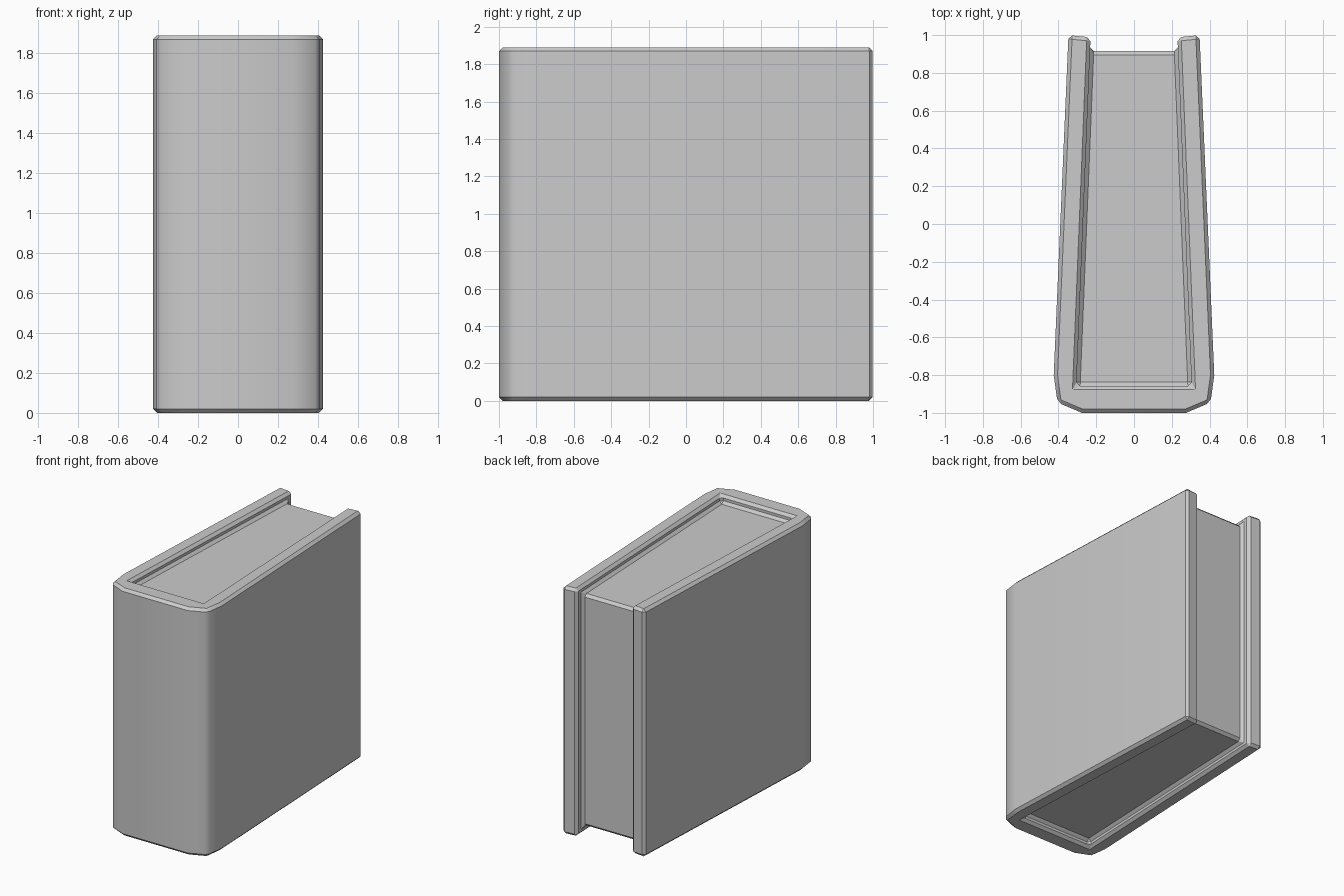
import bpy, bmesh

if "Cube" in bpy.data.objects:
    bpy.data.objects.remove(bpy.data.objects["Cube"])

HEIGHT, PAGE_INSET = 1.89, 0.06

# Right half of the plan: outer cover (spine to fore-edge), then inner wall
OUTER = [(0.275, -1.0), (0.405, -0.945), (0.425, -0.80), (0.347, 1.0)]
TIP, SPINE = (0.230, 0.988), (0.305, -0.857)
t = (0.915 - SPINE[1]) / (TIP[1] - SPINE[1])
PAGE = (SPINE[0] + t * (TIP[0] - SPINE[0]), 0.915)   # page edge lies on the inner wall

bm = bmesh.new()
cache = {}


def vert(p, z, side=1):
    key = (round(p[0] * side, 5), round(p[1], 5), round(z, 5))
    if key not in cache:
        cache[key] = bm.verts.new(key)
    return cache[key]


def ring(z, pts):
    """Closed loop of a half profile mirrored across x = 0."""
    return [vert(p, z) for p in pts] + [vert(p, z, -1) for p in reversed(pts)]


lo, hi = PAGE_INSET, HEIGHT - PAGE_INSET
# Cover and page ends, top and bottom
for z, zp in ((0, lo), (HEIGHT, hi)):
    bm.faces.new(ring(z, OUTER + [TIP, SPINE]))
    bm.faces.new(ring(zp, [SPINE, PAGE]))
    bm.faces.new([vert(SPINE, z), vert(SPINE, z, -1), vert(SPINE, zp, -1), vert(SPINE, zp)])

# Outer boards, fore-edge tips and inner walls on both sides
for s in (1, -1):
    path = OUTER + [TIP]
    for a, b in zip(path, path[1:]):
        bm.faces.new([vert(a, 0, s), vert(b, 0, s), vert(b, HEIGHT, s), vert(a, HEIGHT, s)])
    wall = [(TIP, HEIGHT), (SPINE, HEIGHT), (SPINE, hi), (PAGE, hi),
            (PAGE, lo), (SPINE, lo), (SPINE, 0), (TIP, 0)]
    bm.faces.new([vert(p, z, s) for p, z in wall])

# Spine front and page fore-edge
for p in (OUTER[0], PAGE):
    z0, z1 = (0, HEIGHT) if p is OUTER[0] else (lo, hi)
    bm.faces.new([vert(p, z0, -1), vert(p, z0), vert(p, z1), vert(p, z1, -1)])

bmesh.ops.recalc_face_normals(bm, faces=bm.faces)
mesh = bpy.data.meshes.new("book")
bm.to_mesh(mesh)
bm.free()
book = bpy.data.objects.new("book", mesh)
bpy.context.collection.objects.link(book)

# Chamfer every sharp edge, including the page-to-cover grooves
bevel = book.modifiers.new("chamfer", "BEVEL")
bevel.width = 0.02
bevel.segments = 1
bevel.limit_method = "ANGLE"
bevel.angle_limit = 0.7

bpy.context.view_layer.objects.active = book
book.select_set(True)
bpy.ops.object.modifier_apply(modifier=bevel.name)
bpy.ops.object.shade_smooth_by_angle(angle=0.53)
